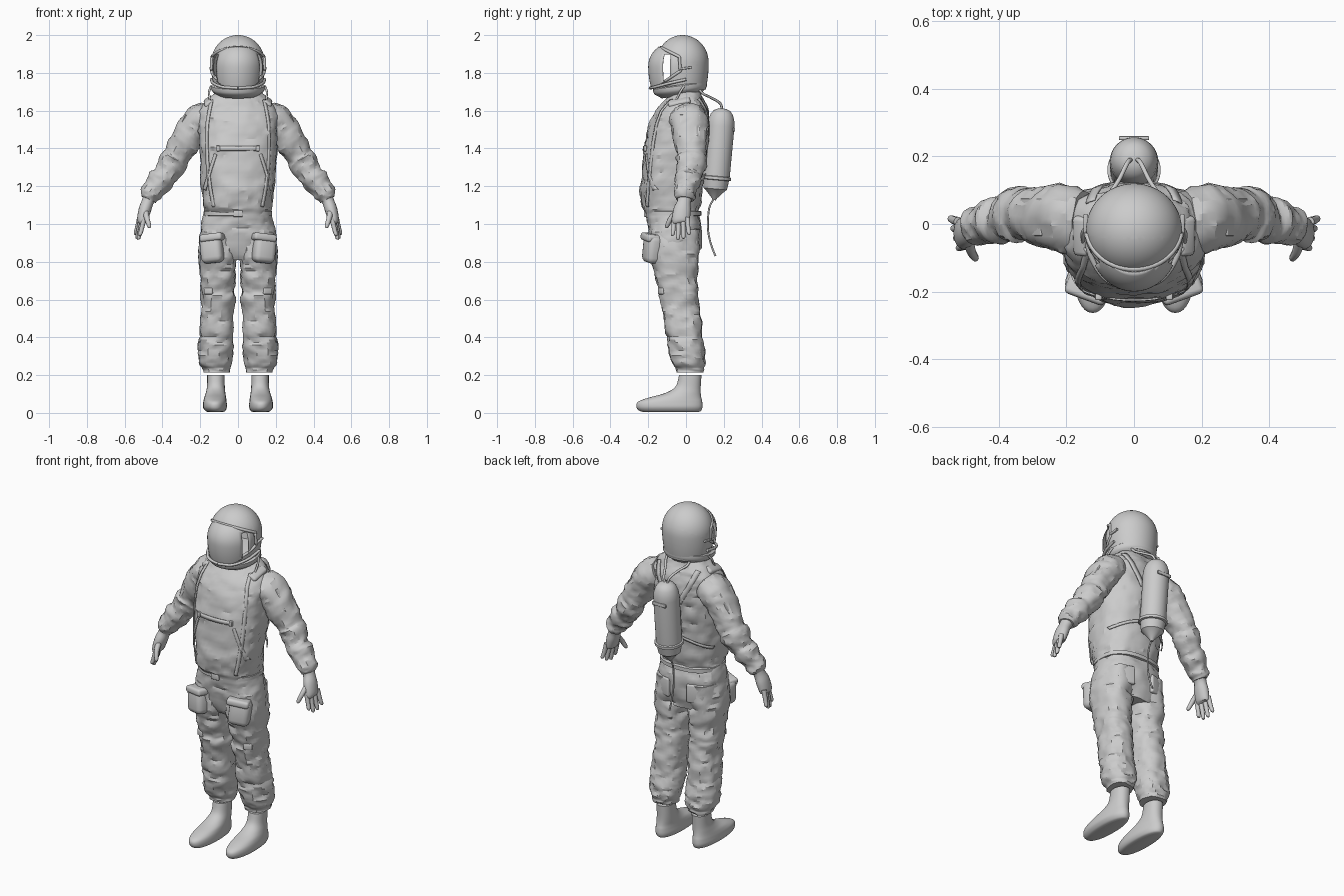
import bpy, bmesh, math
from mathutils import Vector, Matrix, Euler, noise

def finish(name, bm, mirror=False, solid=0.0, angle=40):
    bmesh.ops.recalc_face_normals(bm, faces=bm.faces)
    me = bpy.data.meshes.new(name)
    bm.to_mesh(me)
    bm.free()
    ob = bpy.data.objects.new(name, me)
    bpy.context.collection.objects.link(ob)
    bpy.ops.object.select_all(action='DESELECT')
    ob.select_set(True)
    bpy.context.view_layer.objects.active = ob
    bpy.ops.object.shade_smooth_by_angle(angle=math.radians(angle))
    if solid:
        ob.modifiers.new("thickness", 'SOLIDIFY').thickness = solid
    if mirror:
        ob.modifiers.new("mirror", 'MIRROR').use_mirror_merge = False
    return ob

def spline(keys, steps):
    out = []
    for i in range(len(keys) - 1):
        q = [Vector(keys[min(max(j, 0), len(keys) - 1)]) for j in range(i - 1, i + 3)]
        for t in (s / steps for s in range(steps)):
            out.append(0.5 * (2 * q[1] + (q[2] - q[0]) * t + (2 * q[0] - 5 * q[1] + 4 * q[2] - q[3]) * t * t
                              + (3 * q[1] - q[0] - 3 * q[2] + q[3]) * t ** 3))
    return out + [Vector(keys[-1])]

def wrinkle(p):
    a = noise.noise(Vector((p.x * 9, p.y * 9, p.z * 14)))
    b = noise.noise(Vector((p.x * 18 + 5, p.y * 18, p.z * 26)))
    return a + 0.7 * (0.5 - abs(b) * 2)

# Rings along a path; keys are x, y, z, half width across, half width in y
def sweep(name, keys, n=24, steps=4, pw=2.0, amp=0.0, flat=False, mirror=False, angle=40):
    rows = [Vector(k) for k in keys] if steps == 1 else spline(keys, steps)
    cs = [Vector(r[:3]) for r in rows]
    bm = bmesh.new()
    rings = []
    for i, r in enumerate(rows):
        u, v = Vector((1, 0, 0)), Vector((0, 1, 0))
        if not flat:
            t = (cs[min(i + 1, len(cs) - 1)] - cs[max(i - 1, 0)]).normalized()
            v = (v - t * v.dot(t)).normalized()
            u = v.cross(t)
        ring = []
        for k in range(n):
            c, s = math.cos(2 * math.pi * k / n), math.sin(2 * math.pi * k / n)
            d = u * math.copysign(abs(c) ** (2 / pw), c) * r[3] + v * math.copysign(abs(s) ** (2 / pw), s) * r[4]
            ring.append(bm.verts.new(cs[i] + d + d.normalized() * amp * wrinkle(cs[i] + d)))
        rings.append(ring)
    for a, b in zip(rings, rings[1:]):
        for k in range(n):
            bm.faces.new((a[k], a[(k + 1) % n], b[(k + 1) % n], b[k]))
    bm.faces.new(rings[0])
    bm.faces.new(rings[-1])
    return finish(name, bm, mirror, 0, angle)

# Turns z, centre x, half width, front y, back y into sweep keys
def section(keys):
    return [(cx, (f + b) / 2, z, hx, (b - f) / 2) for z, cx, hx, f, b in keys]

def box(name, loc, size, rot=(0, 0, 0), bevel=0.01, mirror=True):
    bm = bmesh.new()
    bmesh.ops.create_cube(bm, size=1, matrix=Matrix.LocRotScale(Vector(loc), Euler(rot), Vector(size)))
    bmesh.ops.bevel(bm, geom=bm.edges[:], offset=bevel, segments=3, profile=0.5, affect='EDGES')
    return finish(name, bm, mirror)

def tube(name, pts, r, mirror=False, cyclic=False, smooth=True):
    cu = bpy.data.curves.new(name, 'CURVE')
    cu.dimensions, cu.bevel_depth, cu.bevel_resolution, cu.use_fill_caps = '3D', r, 2, True
    rows = spline(pts, 6) if smooth else pts
    sp = cu.splines.new('POLY')
    sp.points.add(len(rows) - 1)
    for q, p in zip(sp.points, rows):
        q.co = (*p, 1)
    sp.use_cyclic_u = cyclic
    ob = bpy.data.objects.new(name, cu)
    bpy.context.collection.objects.link(ob)
    if mirror:
        ob.modifiers.new("mirror", 'MIRROR')

# Torso and hips
torso = [(0.81, 0, 0.16, -0.15, 0.05), (0.90, 0, 0.203, -0.187, 0.07), (0.98, 0, 0.195, -0.20, 0.08),
         (1.05, 0, 0.175, -0.205, 0.07), (1.10, 0, 0.178, -0.235, 0.075), (1.20, 0, 0.19, -0.238, 0.085),
         (1.32, 0, 0.202, -0.228, 0.10), (1.43, 0, 0.205, -0.218, 0.115), (1.53, 0, 0.212, -0.19, 0.12),
         (1.60, 0, 0.207, -0.155, 0.115), (1.655, 0, 0.168, -0.11, 0.095), (1.70, 0, 0.115, -0.08, 0.075)]
sweep("suit_torso", section(torso), n=56, steps=5, pw=2.4, amp=0.012, flat=True, angle=25)

# Strap lying on the torso; points are x, z and side is -1 front, 1 back
def ribbon(name, pts, side, w=0.008, mirror=True):
    rows = [Vector(p[:2]) for p in spline([(x, z, 0) for x, z in pts], 8)]
    bm = bmesh.new()
    prev = None
    for i, p in enumerate(rows):
        t = (rows[min(i + 1, len(rows) - 1)] - rows[max(i - 1, 0)]).normalized()
        pair = []
        for s in (-w, w):
            x, z = p.x - t.y * s, p.y + t.x * s
            a, b = next((a, b) for a, b in zip(torso, torso[1:]) if z <= b[0] or b is torso[-1])
            _, _, hx, f, k = Vector(a).lerp(Vector(b), (z - a[0]) / (b[0] - a[0]))
            h = (1 - min(abs(x / (hx + 0.01)), 0.99) ** 2.4) ** (1 / 2.4)
            pair.append(bm.verts.new((x, (f + k) / 2 + side * ((k - f) / 2 + 0.008) * h, z)))
        if prev:
            bm.faces.new((*prev, pair[1], pair[0]))
        prev = pair
    finish(name, bm, mirror, 0.005)

# Harness straps and belt
ribbon("front_strap", [(0.14, 1.66), (0.165, 1.52), (0.165, 1.35), (0.15, 1.2), (0.13, 1.09)], -1)
ribbon("side_strap", [(0.12, 1.37), (0.15, 1.28), (0.18, 1.18)], -1)
ribbon("chest_strap", [(-0.11, 1.4), (0, 1.4), (0.11, 1.4)], -1, 0.012, False)
ribbon("back_strap", [(0.13, 1.665), (0.10, 1.58), (0.04, 1.47)], 1, 0.014)
ribbon("lower_back_strap", [(0.185, 1.2), (0.1, 1.24), (0.0, 1.27)], 1)
box("strap_buckle", (0.105, -0.216, 1.4), (0.02, 0.018, 0.03), bevel=0.004)
sweep("belt", [(0, -0.066, z, 0.174 + d, 0.14 + d) for z, d in
               ((1.043, 0), (1.045, 0.007), (1.067, 0.007), (1.069, 0))], n=48, steps=1, pw=2.4, flat=True)
box("belt_buckle", (0, -0.214, 1.055), (0.05, 0.018, 0.035), bevel=0.005, mirror=False)
box("shoulder_pad", (0.155, -0.035, 1.643), (0.05, 0.12, 0.035), (0.25, 0.55, 0.1), 0.014)

# Trouser legs
leg = [(0.97, 0.097, 0.095, -0.18, 0.075), (0.86, 0.107, 0.102, -0.192, 0.067), (0.75, 0.108, 0.097, -0.172, 0.06),
       (0.66, 0.106, 0.088, -0.147, 0.063), (0.61, 0.105, 0.089, -0.143, 0.068), (0.52, 0.109, 0.087, -0.12, 0.078),
       (0.42, 0.115, 0.09, -0.11, 0.088), (0.33, 0.121, 0.092, -0.09, 0.099), (0.26, 0.12, 0.083, -0.07, 0.10),
       (0.235, 0.118, 0.07, -0.055, 0.092), (0.215, 0.117, 0.064, -0.055, 0.09)]
sweep("trouser_leg", section(leg), n=36, steps=6, pw=2.3, amp=0.013, flat=True, mirror=True, angle=25)
box("knee_buckle", (0.155, -0.128, 0.645), (0.05, 0.025, 0.035), (0, 0, 0.5), 0.006)

# Thigh and seat pockets
box("thigh_pocket", (0.138, -0.177, 0.868), (0.12, 0.085, 0.15), (-0.06, 0.12, 0.35), 0.03)
box("pocket_flap", (0.135, -0.183, 0.928), (0.126, 0.085, 0.04), (-0.06, 0.12, 0.35), 0.014)
box("seat_pocket", (0.105, 0.06, 0.92), (0.1, 0.025, 0.11), (0, 0, -0.3), 0.01)

# Boots
boot = [(0.004, 0.12, 0.035, -0.215, 0.06), (0.01, 0.12, 0.052, -0.245, 0.078), (0.03, 0.122, 0.063, -0.262, 0.087),
        (0.058, 0.122, 0.062, -0.255, 0.086), (0.08, 0.121, 0.058, -0.20, 0.081), (0.105, 0.119, 0.052, -0.11, 0.078),
        (0.14, 0.117, 0.047, -0.055, 0.078), (0.20, 0.117, 0.046, -0.037, 0.082)]
sweep("boot", section(boot), n=36, steps=5, pw=2.2, flat=True, mirror=True)

# Sleeves
arm = [(0.15, 0.01, 1.575, 0.075, 0.09), (0.205, 0.015, 1.543, 0.09, 0.10), (0.25, 0.02, 1.483, 0.083, 0.09),
       (0.29, 0.025, 1.415, 0.078, 0.083), (0.322, 0.03, 1.36, 0.068, 0.075), (0.345, 0.028, 1.325, 0.078, 0.081),
       (0.383, 0.015, 1.265, 0.064, 0.068), (0.41, 0.01, 1.23, 0.069, 0.071), (0.44, 0, 1.19, 0.057, 0.058),
       (0.463, -0.003, 1.155, 0.054, 0.055), (0.475, -0.005, 1.13, 0.036, 0.042)]
sweep("sleeve", arm, n=32, steps=5, amp=0.012, mirror=True, angle=25)
box("sleeve_patch", (0.303, 0.02, 1.52), (0.012, 0.11, 0.13), (0, -0.5, 0), 0.004)

# Gloves
sweep("palm", [(0.46, -0.005, 1.155, 0.042, 0.046), (0.477, -0.01, 1.12, 0.032, 0.036),
               (0.493, -0.02, 1.075, 0.033, 0.046), (0.508, -0.028, 1.02, 0.027, 0.046),
               (0.511, -0.028, 1.005, 0.014, 0.038)], n=20, mirror=True)
for i, length in enumerate((0.08, 0.1, 0.095, 0.075)):
    y = -0.062 + 0.023 * i
    y2, x = y + (i - 1.5) * 0.006, 0.496 + 0.008 * i
    sweep(f"finger_{i + 1}", [(x, y, 1.035, 0.014, 0.014), (x + 0.014, (y + y2) / 2, 1.015 - length / 2, 0.012, 0.012),
                              (x + 0.022, y2, 1.025 - length, 0.01, 0.01), (x + 0.022, y2, 1.018 - length, 0.004, 0.004)],
          n=10, mirror=True)
sweep("thumb", [(0.492, -0.04, 1.075, 0.018, 0.016), (0.482, -0.08, 1.03, 0.014, 0.014),
                (0.47, -0.1, 0.99, 0.011, 0.011), (0.467, -0.103, 0.979, 0.005, 0.005)], n=10, mirror=True)

# Helmet shell and visor: domes cut by the same three-plane face opening
edge = [(-0.155, 1.945), (-0.035, 1.885), (-0.03, 1.81), (-0.175, 1.715)]
planes = [(Vector((0, ya, za)), Vector((0, zb - za, ya - yb)).normalized())
          for (ya, za), (yb, zb) in zip(edge, edge[1:])]
probe = Vector((0, -0.15, 1.83))
planes = [(p, nrm if (probe - p).dot(nrm) > 0 else -nrm) for p, nrm in planes]

def dome(center, radii, low, keep_inside):
    bm = bmesh.new()
    bmesh.ops.create_uvsphere(bm, u_segments=48, v_segments=32, radius=1)
    bmesh.ops.delete(bm, geom=[v for v in bm.verts if v.co.z < -0.96], context='VERTS')
    for v in bm.verts:
        x, y, z = v.co
        k = (1 - 0.12 * z * z) / math.sqrt(1 - z * z) if z < 0 else 1
        v.co = Vector(center) + Vector((x * k * radii[0], y * k * radii[1], z * (low if z < 0 else radii[2])))
    for p, nrm in planes:
        bmesh.ops.bisect_plane(bm, geom=bm.verts[:] + bm.edges[:] + bm.faces[:], plane_co=p, plane_no=nrm)
    kill = []
    for f in bm.faces:
        c = f.calc_center_median()
        inside = all((c - p).dot(nrm) > 0 for p, nrm in planes)
        vent = ((c.y + 0.1) / 0.022) ** 2 + ((c.z - 1.825) / 0.078) ** 2 < 1
        if inside != keep_inside or (keep_inside and vent):
            kill.append(f)
    bmesh.ops.delete(bm, geom=kill, context='FACES')
    return bm

bm = dome((0, -0.018, 1.855), (0.142, 0.138, 0.145), 0.15, False)
rim = [v.co.copy() for v in bm.verts if any(e.is_boundary for e in v.link_edges) and v.co.z > 1.722 and v.co.y < 0]
rim.sort(key=lambda c: math.atan2(c.z - 1.83, c.x))
finish("helmet_shell", bm, solid=0.006)
tube("face_opening_rim", rim, 0.008, cyclic=True, smooth=False)
finish("visor", dome((0, -0.045, 1.835), (0.134, 0.155, 0.135), 0.125, True), solid=0.003)

# Neck ring and helmet fittings
ring = sweep("neck_ring", section([(-0.035, 0, 0.105, -0.125, 0.085), (-0.012, 0, 0.135, -0.158, 0.112),
                                   (0.0, 0, 0.143, -0.166, 0.12), (0.018, 0, 0.143, -0.166, 0.12),
                                   (0.024, 0, 0.136, -0.158, 0.114)]), n=40, steps=1, flat=True)
ring.location, ring.rotation_euler = (0, -0.008, 1.716), (0.13, 0, 0)
box("visor_pivot", (0.143, 0.0, 1.825), (0.014, 0.06, 0.012), (0.15, 0, 0), 0.004)
tube("jaw_bar", [(0.142, 0.0, 1.765), (0.13, -0.09, 1.745), (0.08, -0.165, 1.725), (0.0, -0.19, 1.72)], 0.008, True)
tube("neck_hose", [(0.142, -0.01, 1.73), (0.153, -0.03, 1.70), (0.15, -0.055, 1.655), (0.155, -0.09, 1.62)], 0.006, True)

# Air tank, leaning slightly back
tank = [(-0.275, 0.008), (-0.262, 0.016), (-0.225, 0.05), (-0.215, 0.062), (-0.168, 0.069), (-0.165, 0.079),
        (-0.15, 0.079), (-0.147, 0.071), (0.12, 0.072), (0.15, 0.069), (0.18, 0.059), (0.2, 0.045), (0.212, 0.02)]
ob = sweep("air_tank", [(0, 0, z, r, r) for z, r in tank], n=32, steps=1, flat=True)
ob.location, ob.rotation_euler = (0, 0.174, 1.4), (-0.09, 0, 0)
box("tank_clip", (0, 0.254, 1.5), (0.09, 0.012, 0.02), bevel=0.004, mirror=False)
box("tank_mount", (0, 0.11, 1.4), (0.08, 0.05, 0.24), (-0.05, 0, 0), 0.01, False)
tube("air_hose", [(0.01, 0.19, 1.605), (0.02, 0.18, 1.64), (0.045, 0.13, 1.67), (0.07, 0.09, 1.69),
                  (0.075, 0.065, 1.72)], 0.007, True)
tube("hanging_hose", [(0, 0.145, 1.13), (0, 0.122, 1.08), (0, 0.116, 0.98), (0, 0.13, 0.9), (0, 0.156, 0.83)], 0.005)
